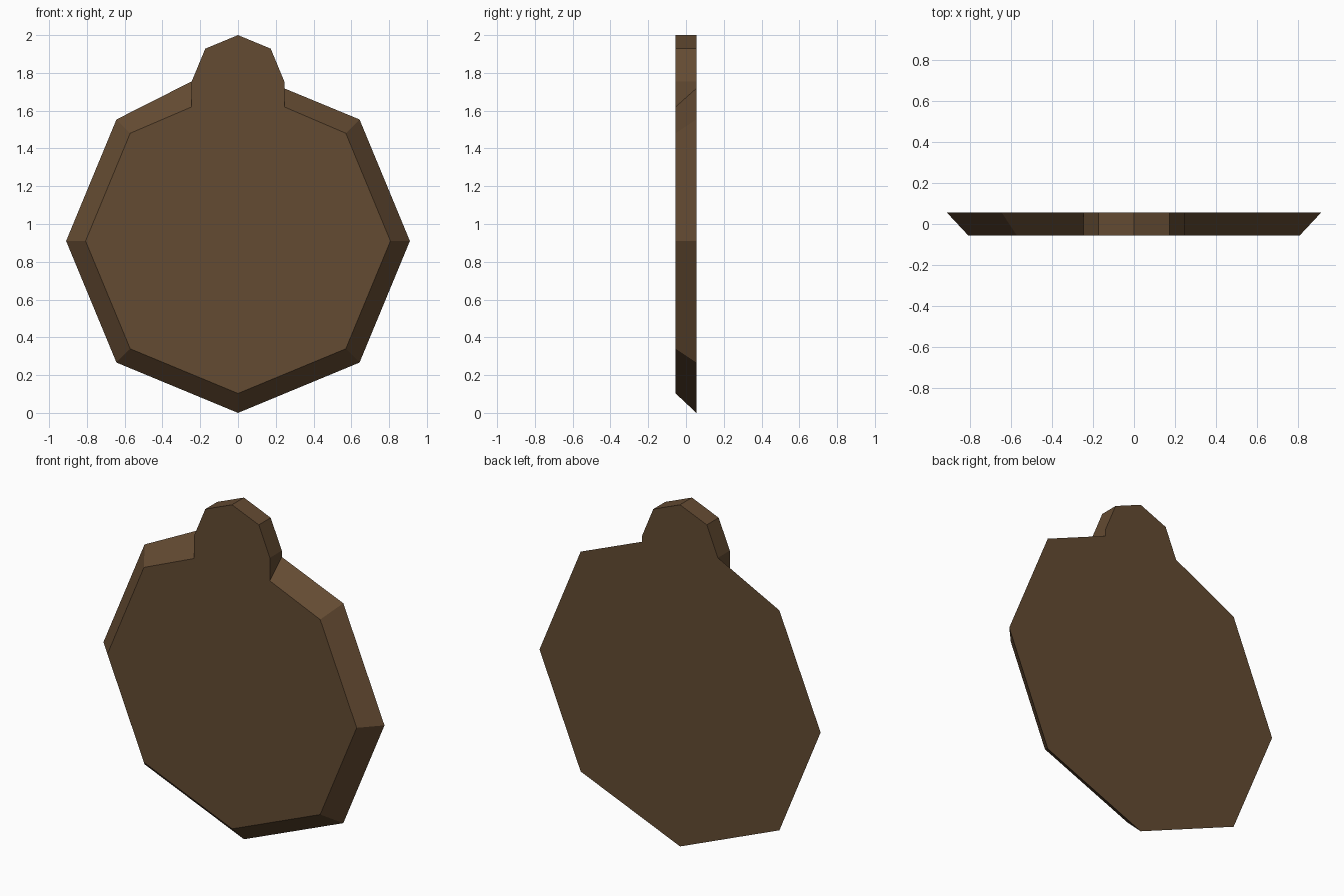
import bpy, bmesh, math

if "Cube" in bpy.data.objects:
    bpy.data.objects.remove(bpy.data.objects["Cube"])

HALF = 0.055                       # half thickness along y
BODY_Z, KNOB_Z, KNOB_R = 0.91, 1.755, 0.245

wood = bpy.data.materials.new("dark brown")
wood.diffuse_color = (0.127, 0.070, 0.032, 1)
wood.use_nodes = True
wood.node_tree.nodes["Principled BSDF"].inputs["Base Color"].default_value = wood.diffuse_color


def arc(radius, z, start, end):
    """Octagon corners (x, z) from start to end in 45 degree steps."""
    return [(radius * math.cos(math.radians(a)), z + radius * math.sin(math.radians(a)))
            for a in range(start, end + 1, 45)]


def outline(radius, right_neck, left_neck):
    """Octagonal disc open at the top, joined by a neck to the octagonal knob."""
    return (arc(radius, BODY_Z, 135, 405) + [(KNOB_R, right_neck)]
            + arc(KNOB_R, KNOB_Z, 0, 180) + [(-KNOB_R, left_neck)])


# Small front outline and wide back outline give the bevelled rim
front = outline(0.807, 1.62, 1.62)
back = outline(0.91, 1.718, KNOB_Z)

bm = bmesh.new()
fv = [bm.verts.new((x, -HALF, z)) for x, z in front]
bv = [bm.verts.new((x, HALF, z)) for x, z in back]
bm.faces.new(fv)
bm.faces.new(bv[::-1])
n = len(fv)
for i in range(n):
    j = (i + 1) % n
    bm.faces.new((fv[j], fv[i], bv[i], bv[j]))
bmesh.ops.remove_doubles(bm, verts=bm.verts, dist=0.0005)   # left neck meets knob
bmesh.ops.recalc_face_normals(bm, faces=bm.faces)

mesh = bpy.data.meshes.new("board")
bm.to_mesh(mesh)
bm.free()
mesh.materials.append(wood)
board = bpy.data.objects.new("board", mesh)
bpy.context.collection.objects.link(board)
